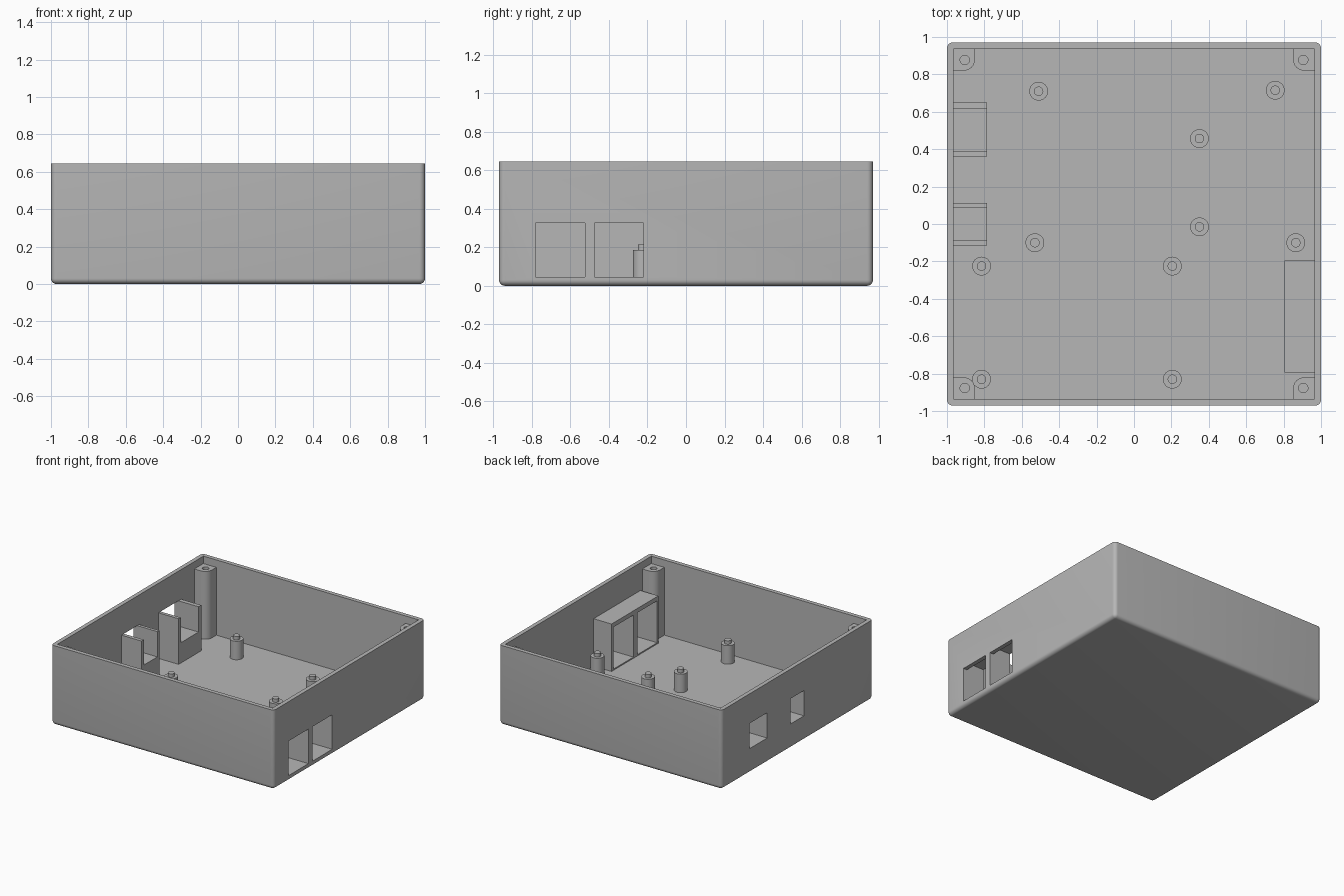
import bpy
import bmesh
from mathutils import Matrix, Vector

if "Cube" in bpy.data.objects:
    bpy.data.objects.remove(bpy.data.objects["Cube"], do_unlink=True)

grey = bpy.data.materials.new("light grey plastic")
grey.use_nodes = True
grey.diffuse_color = (0.47, 0.47, 0.47, 1)
grey.node_tree.nodes["Principled BSDF"].inputs["Base Color"].default_value = grey.diffuse_color

WALL, RIM, FLOOR = 0.034, 0.645, 0.035
HX, HY = 1.0, 0.97
IX, IY = HX - WALL, HY - WALL


def finish(name, bm):
    mesh = bpy.data.meshes.new(name)
    bmesh.ops.recalc_face_normals(bm, faces=bm.faces[:])
    bm.to_mesh(mesh)
    bm.free()
    mesh.materials.append(grey)
    ob = bpy.data.objects.new(name, mesh)
    bpy.context.collection.objects.link(ob)
    return ob


def box(name, xs, ys, zs, round_edges=None, radius=0.03):
    bm = bmesh.new()
    size = [b - a for a, b in (xs, ys, zs)]
    mid = [(a + b) / 2 for a, b in (xs, ys, zs)]
    bmesh.ops.create_cube(bm, size=1, matrix=Matrix.Translation(mid) @ Matrix.Diagonal((*size, 1)))
    if round_edges:
        edges = [e for e in bm.edges if round_edges(e.verts[0].co, e.verts[1].co)]
        bmesh.ops.bevel(bm, geom=edges, offset=radius, segments=6, profile=0.5, affect='EDGES')
    return finish(name, bm)


def add_cylinder(bm, x, y, r, z0, z1):
    bmesh.ops.create_cone(bm, cap_ends=True, segments=32, radius1=r, radius2=r, depth=z1 - z0,
                          matrix=Matrix.Translation((x, y, (z0 + z1) / 2)))


def activate(ob):
    bpy.ops.object.select_all(action='DESELECT')
    ob.select_set(True)
    bpy.context.view_layer.objects.active = ob


def cut(ob, cutter):
    cutter.hide_render = True
    activate(ob)
    mod = ob.modifiers.new("cut", 'BOOLEAN')
    mod.operation, mod.solver, mod.object = 'DIFFERENCE', 'EXACT', cutter
    bpy.ops.object.modifier_apply(modifier=mod.name)
    bpy.data.objects.remove(cutter, do_unlink=True)


def smooth(ob):
    activate(ob)
    bpy.ops.object.shade_smooth_by_angle(angle=0.6)


# Open tray with rounded upright and bottom edges
tray = box("tray", (-HX, HX), (-HY, HY), (0, RIM),
           lambda a, b: not (a.z > 0.3 and b.z > 0.3))
cut(tray, box("cavity", (-IX, IX), (-IY, IY), (FLOOR, 1)))

# Twin ports in the right wall with an inner hood
PORTS = ((-0.78, -0.525), (-0.475, -0.22))
hood = box("port_hood", (0.805, 0.98), (-0.795, -0.195), (0.02, 0.42))
for ys in PORTS:
    cut(tray, box("port_cutter", (0.9, 1.1), ys, (0.045, 0.325)))
    cut(hood, box("bay_cutter", (0.7, 1.1), ys, (0.045, 0.385)))

# Two sockets in the opposite wall, each with a channel-shaped holder
HOLDERS = {"rear": ((0.36, 0.65), (0.387, 0.615)), "middle": ((-0.115, 0.112), (-0.085, 0.087))}
for label, (outer, inner) in HOLDERS.items():
    holder = box(label + "_socket_holder", (-0.98, -0.785), outer, (0.02, 0.405))
    cut(holder, box("channel_cutter", (-1.1, -0.7), inner, (0.2, 0.6)))
    cut(tray, box("socket_cutter", (-1.1, -0.9), inner, (0.2, 0.405)))
smooth(tray)

# Corner screw posts with a rounded inner edge and blind hole
for sx, side in ((-1, "right"), (1, "left")):
    for sy, end in ((-1, "front"), (1, "back")):
        xs = sorted((sx * 0.85, sx * 0.98))
        ys = sorted((sy * 0.82, sy * 0.95))
        inner = Vector((sx * 0.85, sy * 0.82))
        post = box(f"{end}_{side}_screw_post", xs, ys, (0.02, 0.585),
                   lambda a, b: all((p.xy - inner).length < 0.01 for p in (a, b)), 0.06)
        bm = bmesh.new()
        add_cylinder(bm, sx * 0.905, sy * 0.877, 0.025, 0.35, 0.7)
        cut(post, finish("hole_cutter", bm))
        smooth(post)

# Board standoffs topped with locating pins
STANDOFFS = ((-0.51, 0.71), (0.755, 0.715), (0.35, 0.457), (0.35, -0.015), (-0.53, -0.1),
             (0.865, -0.1), (-0.815, -0.225), (0.205, -0.225), (-0.815, -0.83), (0.205, -0.83))
for i, (x, y) in enumerate(STANDOFFS):
    bm = bmesh.new()
    add_cylinder(bm, x, y, 0.05, 0.02, 0.185)
    add_cylinder(bm, x, y, 0.025, 0.17, 0.213)
    smooth(finish(f"standoff_{i + 1}", bm))
